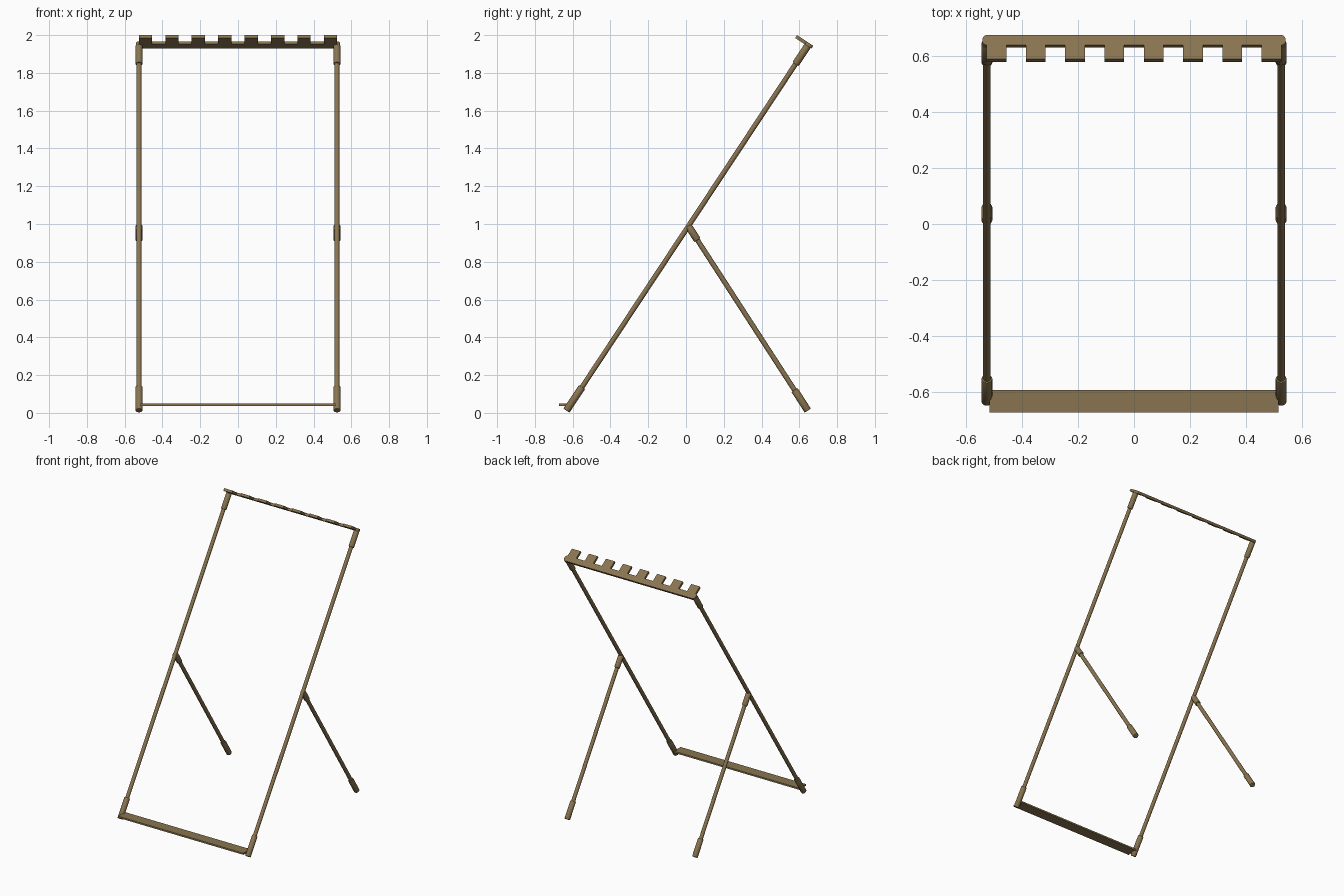
import bpy, bmesh, math
from mathutils import Vector

if "Cube" in bpy.data.objects:
    bpy.data.objects.remove(bpy.data.objects["Cube"])

wood = bpy.data.materials.new("brown wood")
wood.diffuse_color = (0.25, 0.175, 0.08, 1)
wood.use_nodes = True
wood.node_tree.nodes["Principled BSDF"].inputs["Base Color"].default_value = wood.diffuse_color

PX = 0.524                                   # pole distance from centre
FOOT, TOP = Vector((0, -0.633, 0.012)), Vector((0, 0.643, 1.942))
HINGE, REAR = Vector((0, 0.012, 0.99)), Vector((0, 0.645, 0.012))
UP = (TOP - FOOT).normalized()               # direction along the main pole
OUT = Vector((0, -UP.z, UP.y))               # forward, square to the pole


def finish(name, bm):
    bmesh.ops.recalc_face_normals(bm, faces=bm.faces)
    me = bpy.data.meshes.new(name)
    bm.to_mesh(me)
    bm.free()
    me.materials.append(wood)
    ob = bpy.data.objects.new(name, me)
    bpy.context.collection.objects.link(ob)
    return ob


def rod(name, a, b, r, bevel=0.0):
    bm = bmesh.new()
    bmesh.ops.create_cone(bm, cap_ends=True, segments=16, radius1=r, radius2=r,
                          depth=(b - a).length)
    if bevel:
        rims = [e for e in bm.edges if abs(e.verts[0].co.z - e.verts[1].co.z) < 1e-5]
        bmesh.ops.bevel(bm, geom=rims, offset=bevel, segments=2, affect='EDGES', profile=0.5)
    ob = finish(name, bm)
    ob.location = (a + b) / 2
    ob.rotation_euler = (b - a).to_track_quat('Z', 'Y').to_euler()
    bpy.ops.object.select_all(action='DESELECT')
    ob.select_set(True)
    bpy.context.view_layer.objects.active = ob
    bpy.ops.object.shade_smooth_by_angle(angle=math.radians(40))


# Poles, rear legs and their thicker sleeves, on both sides
for side, s in (("left", -1), ("right", 1)):
    o = Vector((s * PX, 0, 0))
    back = (REAR - HINGE).normalized()
    rod(side + "_main_pole", o + FOOT, o + TOP, 0.0135)
    rod(side + "_rear_leg", o + HINGE, o + REAR, 0.0135)
    rod(side + "_front_foot_sleeve", o + FOOT, o + FOOT + UP * 0.15, 0.0195, 0.004)
    rod(side + "_top_sleeve", o + TOP - UP * 0.115, o + TOP, 0.0195, 0.004)
    rod(side + "_hinge_sleeve", o + HINGE, o + HINGE + back * 0.09, 0.0195, 0.004)
    rod(side + "_rear_foot_sleeve", o + REAR - back * 0.13, o + REAR, 0.0195, 0.004)

# Notched top rack: outline (x, distance forward), extruded along the pole
R, W, NECK, LEN = 0.018, 0.54, 0.043, 0.103
outline = []
for cx, cy, a0 in ((-W + R, R, 180), (W - R, R, 270), (W - R, NECK - 0.015, 0)):
    r = R if cy == R else 0.015
    cx = cx if r == R else W - r
    outline += [(cx + r * math.cos(math.radians(a0 + t)),
                 cy + r * math.sin(math.radians(a0 + t))) for t in (0, 22.5, 45, 67.5, 90)]
for i in range(7, -1, -1):
    c = -0.49 + 0.14 * i
    outline += [(c + 0.035, NECK), (c + 0.035, LEN), (c - 0.035, LEN), (c - 0.035, NECK)]
outline += [(-W + 0.015 + 0.015 * math.cos(math.radians(t)),
             NECK - 0.015 + 0.015 * math.sin(math.radians(t))) for t in (90, 112.5, 135, 157.5, 180)]
corner = Vector((0, 0.664, 1.928))
bm = bmesh.new()
verts = [bm.verts.new(corner + Vector((x, 0, 0)) + OUT * d) for x, d in outline]
face = bm.faces.new(verts)
ext = bmesh.ops.extrude_face_region(bm, geom=[face])
bmesh.ops.translate(bm, vec=UP * 0.018,
                    verts=[v for v in ext["geom"] if isinstance(v, bmesh.types.BMVert)])
finish("notched_top_rack", bm)

# Thin bottom shelf between the front feet
bm = bmesh.new()
bmesh.ops.create_cube(bm, size=1)
bmesh.ops.scale(bm, vec=(1.03, 0.08, 0.012), verts=bm.verts)
shelf = finish("bottom_shelf", bm)
shelf.location = (0, -0.632, 0.043)
